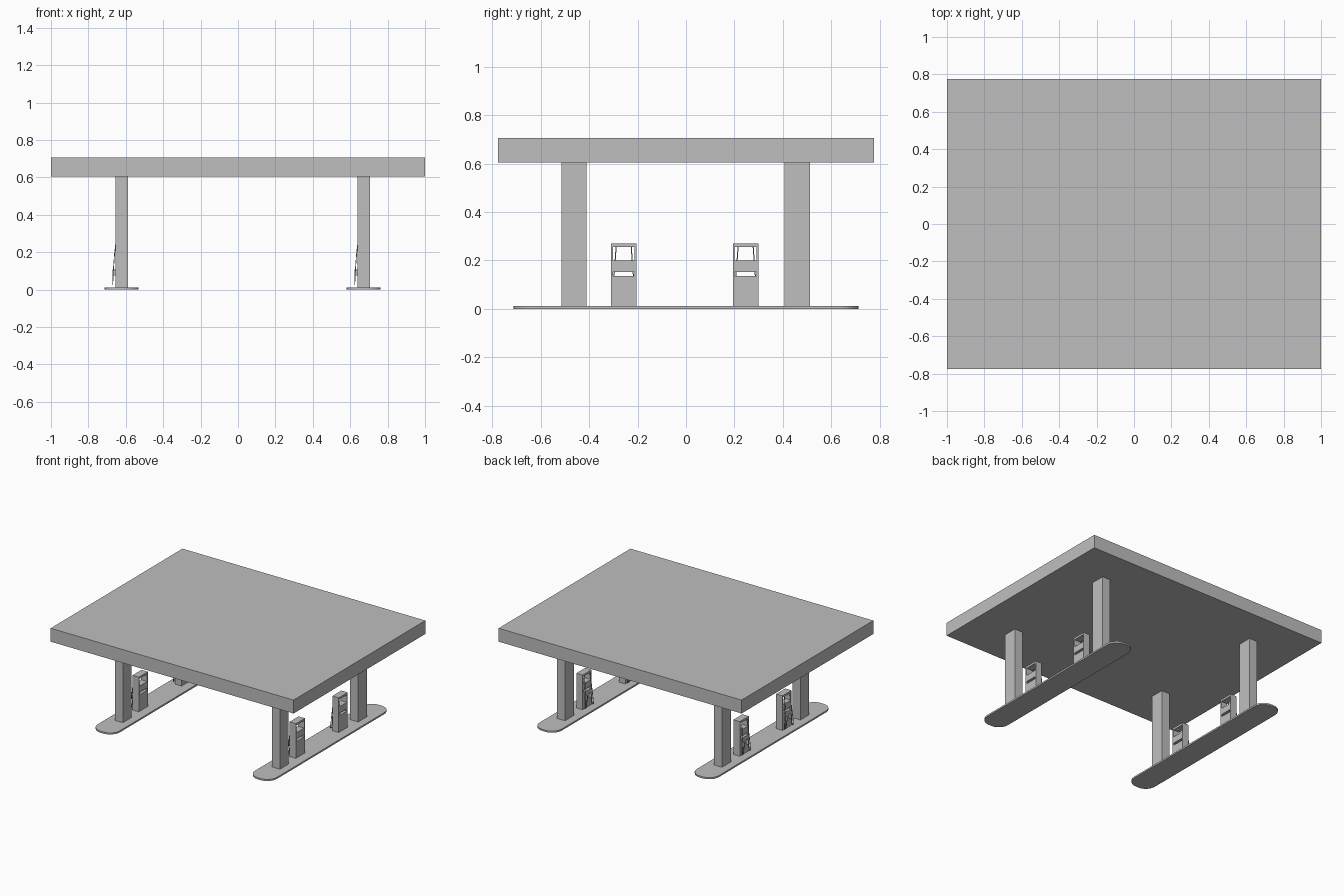
import bpy, math

if "Cube" in bpy.data.objects:
    bpy.data.objects.remove(bpy.data.objects["Cube"])

grey = bpy.data.materials.new("plain grey")
grey.diffuse_color = (0.52, 0.52, 0.52, 1)
grey.use_nodes = True
grey.node_tree.nodes["Principled BSDF"].inputs["Base Color"].default_value = grey.diffuse_color


def mesh_object(name, verts, faces):
    me = bpy.data.meshes.new(name)
    me.from_pydata(verts, [], faces)
    me.materials.append(grey)
    ob = bpy.data.objects.new(name, me)
    bpy.context.collection.objects.link(ob)
    return ob


def prism(name, outline, z0, z1):
    n = len(outline)
    verts = [(x, y, z) for z in (z0, z1) for x, y in outline]
    faces = [tuple(range(n - 1, -1, -1)), tuple(range(n, 2 * n))]
    faces += [(i, (i + 1) % n, n + (i + 1) % n, n + i) for i in range(n)]
    return mesh_object(name, verts, faces)


def box(name, x0, x1, y0, y1, z0, z1):
    return prism(name, [(x0, y0), (x1, y0), (x1, y1), (x0, y1)], z0, z1)


def tube(name, points, radius):
    cu = bpy.data.curves.new(name, 'CURVE')
    cu.dimensions = '3D'
    cu.bevel_depth = radius
    cu.bevel_resolution = 0
    cu.use_fill_caps = True
    sp = cu.splines.new('POLY')
    sp.points.add(len(points) - 1)
    for p, co in zip(sp.points, points):
        p.co = (*co, 1)
    cu.materials.append(grey)
    ob = bpy.data.objects.new(name, cu)
    bpy.context.collection.objects.link(ob)


def rounded_outline(cx, hx, hy, r, steps=6):
    pts = []
    for k, (sx, sy) in enumerate([(1, 1), (-1, 1), (-1, -1), (1, -1)]):
        for i in range(steps + 1):
            a = math.pi / 2 * (k + i / steps)
            pts.append((cx + sx * (hx - r) + r * math.cos(a),
                        sy * (hy - r) + r * math.sin(a)))
    return pts


# Roof slab
box("canopy", -1, 1, -0.775, 0.775, 0.605, 0.705)

for side, cx in (("left", -0.622), ("right", 0.672)):
    # Raised island with rounded ends
    prism(side + "_island", rounded_outline(cx, 0.091, 0.711, 0.08), 0, 0.012)

    for end, col_y, pump_y in (("front", -0.462, -0.257), ("back", 0.459, 0.246)):
        tag = f"{side}_{end}_"
        # Support column
        box(tag + "column", cx - 0.033, cx + 0.033, col_y - 0.052, col_y + 0.052, 0, 0.605)

        # Open pump cabinet: side walls, top, display block and base block
        x0, x1 = cx - 0.03, cx + 0.022
        y0, y1 = pump_y - 0.053, pump_y + 0.053
        box(tag + "pump_wall_a", x0, x1, y0, y0 + 0.008, 0.012, 0.27)
        box(tag + "pump_wall_b", x0, x1, y1 - 0.008, y1, 0.012, 0.27)
        for part, z0, z1 in (("top", 0.255, 0.27), ("display", 0.152, 0.2), ("base", 0.012, 0.135)):
            box(tag + "pump_" + part, x0, x1, y0 + 0.008, y1 - 0.008, z0, z1)

        # Hoses hanging down the face, looping up to the nozzles
        for s in (-1, 1):
            tube(tag + "hose", [(x0, pump_y + s * 0.031, 0.258),
                                (cx - 0.038, pump_y + s * 0.036, 0.19),
                                (cx - 0.044, pump_y + s * 0.042, 0.11),
                                (cx - 0.048, pump_y + s * 0.05, 0.026),
                                (cx - 0.048, pump_y + s * 0.036, 0.026),
                                (cx - 0.047, pump_y + s * 0.027, 0.075)], 0.0025)
            # Nozzle
            ny = pump_y + s * 0.025
            box(tag + "nozzle", cx - 0.05, x0, ny - 0.004, ny + 0.004, 0.075, 0.108)
